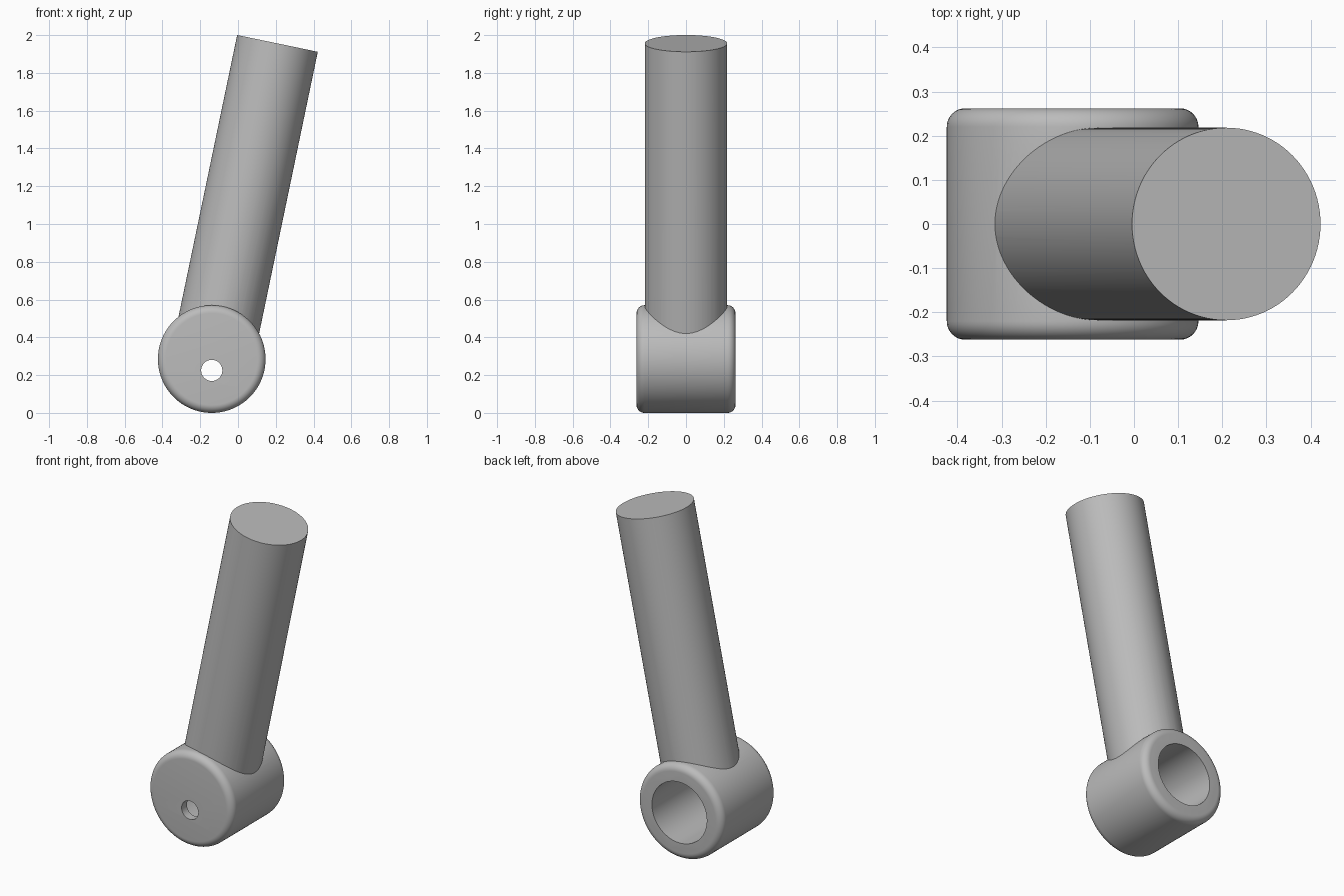
import bpy
from math import pi
from mathutils import Vector

cube = bpy.data.objects.get("Cube")
if cube:
    bpy.data.objects.remove(cube, do_unlink=True)

HUB = Vector((-0.139, 0, 0.285))
TUBE_END = Vector((0.209, 0, 1.956))
HUB_HALF = 0.262
WALL = 0.05

grey = bpy.data.materials.new("plain grey")
grey.use_nodes = True
colour = (0.5, 0.5, 0.5, 1)
grey.diffuse_color = colour
grey.node_tree.nodes["Principled BSDF"].inputs["Base Color"].default_value = colour


def rod(name, start, end, radius, sides=96):
    """Closed cylinder running from start to end."""
    axis = Vector(end) - Vector(start)
    bpy.ops.mesh.primitive_cylinder_add(
        vertices=sides, radius=radius, depth=axis.length,
        location=(Vector(start) + Vector(end)) / 2,
        rotation=axis.to_track_quat('Z', 'Y').to_euler())
    obj = bpy.context.object
    obj.name = name
    obj.data.materials.append(grey)
    return obj


def apply(obj, modifier):
    bpy.context.view_layer.objects.active = obj
    bpy.ops.object.modifier_apply(modifier=modifier.name)


def combine(obj, other, operation):
    mod = obj.modifiers.new(operation.title(), 'BOOLEAN')
    mod.operation = operation
    mod.solver = 'EXACT'
    mod.object = other
    apply(obj, mod)
    bpy.data.objects.remove(other, do_unlink=True)


def along_y(y, drop=0):
    return HUB + Vector((0, y, -drop))


# Hub with rounded rims
hub = rod("handle_with_hub", along_y(-HUB_HALF), along_y(HUB_HALF), 0.285)
bevel = hub.modifiers.new("Rounded rims", 'BEVEL')
bevel.width = 0.042
bevel.segments = 8
bevel.limit_method = 'ANGLE'
bevel.angle_limit = pi / 4
apply(hub, bevel)

# Leaning handle grows out of the hub
combine(hub, rod("handle", HUB, TUBE_END, 0.218), 'UNION')

# Wide blind bore from the back, small off-centre hole through the front wall
combine(hub, rod("bore", along_y(WALL - HUB_HALF), along_y(0.5), 0.184), 'DIFFERENCE')
combine(hub, rod("pin_hole", along_y(-0.5, 0.06), along_y(0, 0.06), 0.056, 48), 'DIFFERENCE')

bpy.ops.object.select_all(action='DESELECT')
hub.select_set(True)
bpy.context.view_layer.objects.active = hub
bpy.ops.object.shade_smooth_by_angle(angle=pi / 7)
